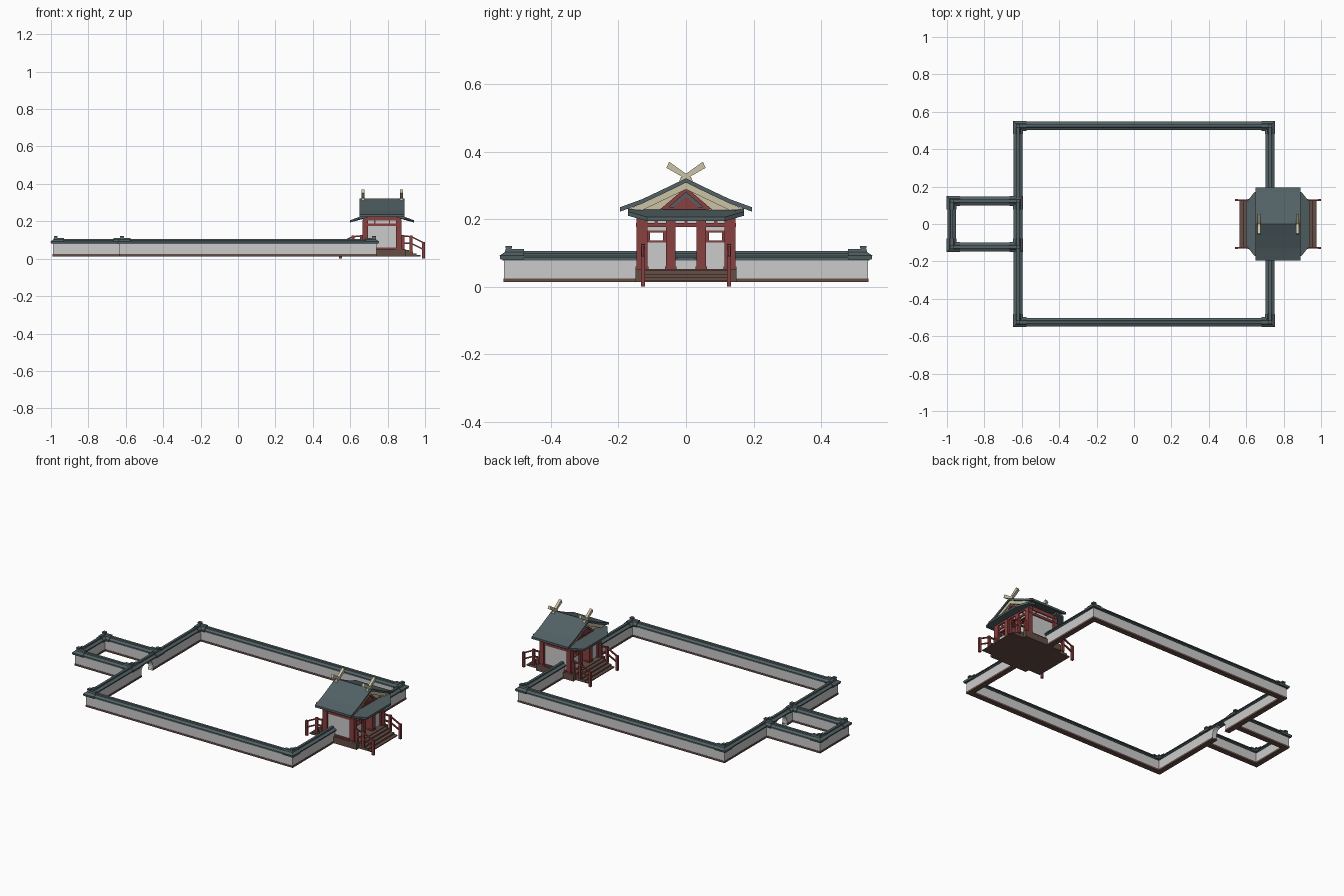
import bpy, bmesh, math
from mathutils import Vector

if "Cube" in bpy.data.objects:
    bpy.data.objects.remove(bpy.data.objects["Cube"])


def mat(name, r, g, b):
    m = bpy.data.materials.new(name)
    m.diffuse_color = (r, g, b, 1)
    m.use_nodes = True
    m.node_tree.nodes["Principled BSDF"].inputs["Base Color"].default_value = m.diffuse_color
    return m


TILE = mat("tile", 0.085, 0.12, 0.13)
RED = mat("red_wood", 0.25, 0.05, 0.05)
BROWN = mat("brown_wood", 0.13, 0.075, 0.06)
PLASTER = mat("plaster", 0.6, 0.6, 0.6)
CREAM = mat("cream_wood", 0.6, 0.55, 0.38)


def make(name, verts, faces, m):
    me = bpy.data.meshes.new(name)
    bm = bmesh.new()
    vs = [bm.verts.new(v) for v in verts]
    for f in faces:
        bm.faces.new([vs[i] for i in f])
    bmesh.ops.recalc_face_normals(bm, faces=bm.faces)
    bm.to_mesh(me)
    bm.free()
    me.materials.append(m)
    ob = bpy.data.objects.new(name, me)
    bpy.context.collection.objects.link(ob)
    return ob


def loft(name, rings, m):
    """Skin a list of equal rings and cap both ends."""
    n = len(rings[0])
    faces = [(k * n + i, k * n + (i + 1) % n, (k + 1) * n + (i + 1) % n, (k + 1) * n + i)
             for k in range(len(rings) - 1) for i in range(n)]
    faces += [tuple(range(n)), tuple((len(rings) - 1) * n + i for i in range(n))]
    return make(name, [v for r in rings for v in r], faces, m)


def box(name, x0, x1, y0, y1, z0, z1, m):
    return loft(name, [[(x, y0, z0), (x, y1, z0), (x, y1, z1), (x, y0, z1)] for x in (x0, x1)], m)


def prism_x(name, pts, x0, x1, m):
    """Extrude a (y, z) outline along x."""
    return loft(name, [[(x, y, z) for y, z in pts] for x in (x0, x1)], m)


def sweep(name, prof, path, m):
    """Sweep an (offset, z) outline along a flat path with mitred corners."""
    P = [Vector(p) for p in path]
    N = []
    for a, b in zip(P, P[1:]):
        d = (b - a).normalized()
        N.append(Vector((-d.y, d.x)))
    rings = []
    for i, p in enumerate(P):
        n1, n2 = N[max(i - 1, 0)], N[min(i, len(N) - 1)]
        t = (n1 + n2) / (1 + n1.dot(n2))
        rings.append([(p.x + t.x * o, p.y + t.y * o, z) for o, z in prof])
    return loft(name, rings, m)


def sym(half):
    return half + [(-o, z) for o, z in reversed(half)]


# ---- Perimeter walls ----
XL, XR, YW, XA, YA = -0.62, 0.727, 0.525, -0.975, 0.123
main_path = [(XR, -0.13), (XR, -YW), (XL, -YW), (XL, YW), (XR, YW), (XR, 0.13)]
annex_path = [(XL, YA), (XA, YA), (XA, -YA), (XL, -YA)]
body = sym([(0.014, 0.014), (0.014, 0.09)])
plinth = sym([(0.016, 0.013), (0.016, 0.024)])
eave = sym([(0.018, 0.078), (0.018, 0.087)])
cap = sym([(0.023, 0.085), (0.023, 0.09), (0.008, 0.098), (0.007, 0.106)])
big_cap = sym([(0.025, 0.08), (0.027, 0.092), (0.012, 0.102), (0.009, 0.111)])
main_parts = []
for label, path in (("main", main_path), ("annex", annex_path)):
    for part, prof, m in (("wall", body, PLASTER), ("plinth", plinth, BROWN),
                          ("wall_eave", eave, TILE), ("wall_roof", cap, TILE)):
        ob = sweep(label + "_" + part, prof, path, m)
        if label == "main" and part in ("wall", "plinth", "wall_eave"):
            main_parts.append(ob)

# round moon gate between courtyard and annex
bpy.ops.mesh.primitive_cylinder_add(vertices=32, radius=0.055, depth=0.12,
                                    location=(XL, 0, 0.035), rotation=(0, math.pi / 2, 0))
cutter = bpy.context.object
cutter.name = "moon_gate_cutter"
cutter.hide_render = True
for ob in main_parts:
    mod = ob.modifiers.new("moon_gate", 'BOOLEAN')
    mod.operation, mod.object, mod.solver = 'DIFFERENCE', cutter, 'EXACT'
    bpy.context.view_layer.objects.active = ob
    bpy.ops.object.modifier_apply(modifier=mod.name)
bpy.data.objects.remove(cutter)

# thicker corner roofs with finials
corners = [(x, sy * y, dx, sy) for sy in (-1, 1)
           for x, y, dx in ((XL, YW, 1), (XR, YW, -1), (XA, YA, 1), (XL, YA, -1))]
for x, y, dx, sy in corners:
    L = 0.045
    sweep("corner_roof", big_cap, [(x + dx * L, y), (x, y), (x, y - sy * L)], TILE)
    box("corner_finial_neck", x - .007, x + .007, y - .007, y + .007, .108, .114, TILE)
    box("corner_finial", x - .01, x + .01, y - .01, y + .01, .113, .121, TILE)

# ---- Gatehouse ----
CX = 0.77
box("deck", CX - .125, CX + .125, -.15, .15, .013, .052, BROWN)
for i in range(4):
    h = .145 + .02 * i
    box("step", CX - h, CX + h, -.127, .127, .013, .052 - .0095 * (i + .5), BROWN)

# main gabled roof, slightly concave slopes
top = [(0, .321), (.06, .292), (.13, .259), (.196, .235)]
outline = [(-y, z) for y, z in reversed(top[1:])] + top
prism_x("main_roof", outline + [(y, z - .013) for y, z in reversed(outline)], CX - .121, CX + .121, TILE)

POST = .09
for sx in (-1, 1):
    def X(d):
        return CX + sx * d

    # bargeboards and gable face
    barge = [(-.17, .229), (0, .308), (.17, .229), (.13, .226), (0, .288), (-.13, .226)]
    prism_x("bargeboard", barge, X(.106), X(.114), CREAM)
    prism_x("gable_panel", [(-.16, .225), (0, .306), (.16, .225)], X(.085), X(.095), CREAM)
    prism_x("gable_frame", [(-.078, .228), (0, .294), (.078, .228), (.05, .236), (0, .279), (-.05, .236)],
            X(.092), X(.104), RED)
    prism_x("gable_frame_foot", [(-.07, .228), (-.07, .236), (.07, .236), (.07, .228)], X(.092), X(.104), RED)
    prism_x("gable_tile", [(-.05, .236), (0, .279), (.05, .236)], X(.092), X(.098), TILE)
    prism_x("gable_heart", [(-.036, .236), (0, .268), (.036, .236)], X(.092), X(.101), RED)

    # sloping skirt roof over the steps
    sk = [(.075, -.172, .232), (.125, -.172, .222), (.170, -.115, .206),
          (.170, .115, .206), (.125, .172, .222), (.075, .172, .232)]
    loft("skirt_roof", [[(X(d), y, z - t) for d, y, z in sk] for t in (0, .012)], TILE)

    # crossed ridge planks
    for sy in (-1, 1):
        plank = [(sy * y, z) for y, z in ((.022, .306), (.016, .323), (-.05, .37), (-.058, .352))]
        prism_x("ridge_plank", plank, X(.103) - .008, X(.103) + .008, CREAM)

    # end facade: posts, beams, windowed bays
    box("top_beam", X(.078), X(.102), -.148, .148, .204, .226, RED)
    box("lintel", X(.080), X(.100), -.148, .148, .176, .188, RED)
    box("frieze", X(.086), X(.094), -.14, .14, .188, .205, PLASTER)
    for y in (-.088, 0, .088):
        box("frieze_strut", X(.082), X(.098), y - .005, y + .005, .186, .206, RED)
    for sy in (-1, 1):
        for c, w in ((.130, .016), (.045, .014)):
            y = sy * c
            box("post", X(POST - .014), X(POST + .014), y - w, y + w, .05, .21, RED)
            box("post_foot", X(POST - .017), X(POST + .017), y - w - .003, y + w + .003, .05, .06, RED)
        a, b = sy * .056, sy * .118
        box("bay_panel", X(.086), X(.094), a, b, .05, .134, PLASTER)
        box("bay_panel_upper", X(.086), X(.094), a, b, .164, .178, PLASTER)
        for z in (.134, .163):
            box("window_rail", X(.083), X(.097), a, b, z - .003, z + .003, RED)
        for y in (sy * .063, sy * .111):
            box("window_stile", X(.083), X(.097), y - .005, y + .005, .131, .166, RED)
        # open door leaf folded inwards
        box("door_leaf", X(.045), X(.08), sy * .034, sy * .04, .052, .172, RED)

        # stair railing
        yr = sy * .128
        for d, z0, z1 in ((.112, .05, .127), (.155, .03, .125), (.222, .0, .09)):
            box("rail_post", X(d - .007), X(d + .007), yr - .006, yr + .006, z0, z1, RED)
        for dz in (0, -.036):
            for (d0, z0), (d1, z1) in (((.10, .121), (.155, .118)), ((.155, .118), (.226, .083))):
                loft("rail", [[(X(d), yr + u, z + dz + v) for u, v in
                               ((-.004, -.004), (.004, -.004), (.004, .004), (-.004, .004))]
                              for d, z in ((d0, z0), (d1, z1))], RED)

# side walls of the gatehouse
for sy in (-1, 1):
    y = sy * .130
    box("side_wall", CX - POST, CX + POST, y - .005, y + .005, .05, .215, PLASTER)
    for z, h in ((.055, .006), (.182, .007), (.215, .011)):
        box("side_beam", CX - .098, CX + .098, y - .011, y + .011, z - h, z + h, RED)
    for d in (-.04, .04):
        box("side_strut", CX + d - .004, CX + d + .004, y - .008, y + .008, .186, .207, RED)
